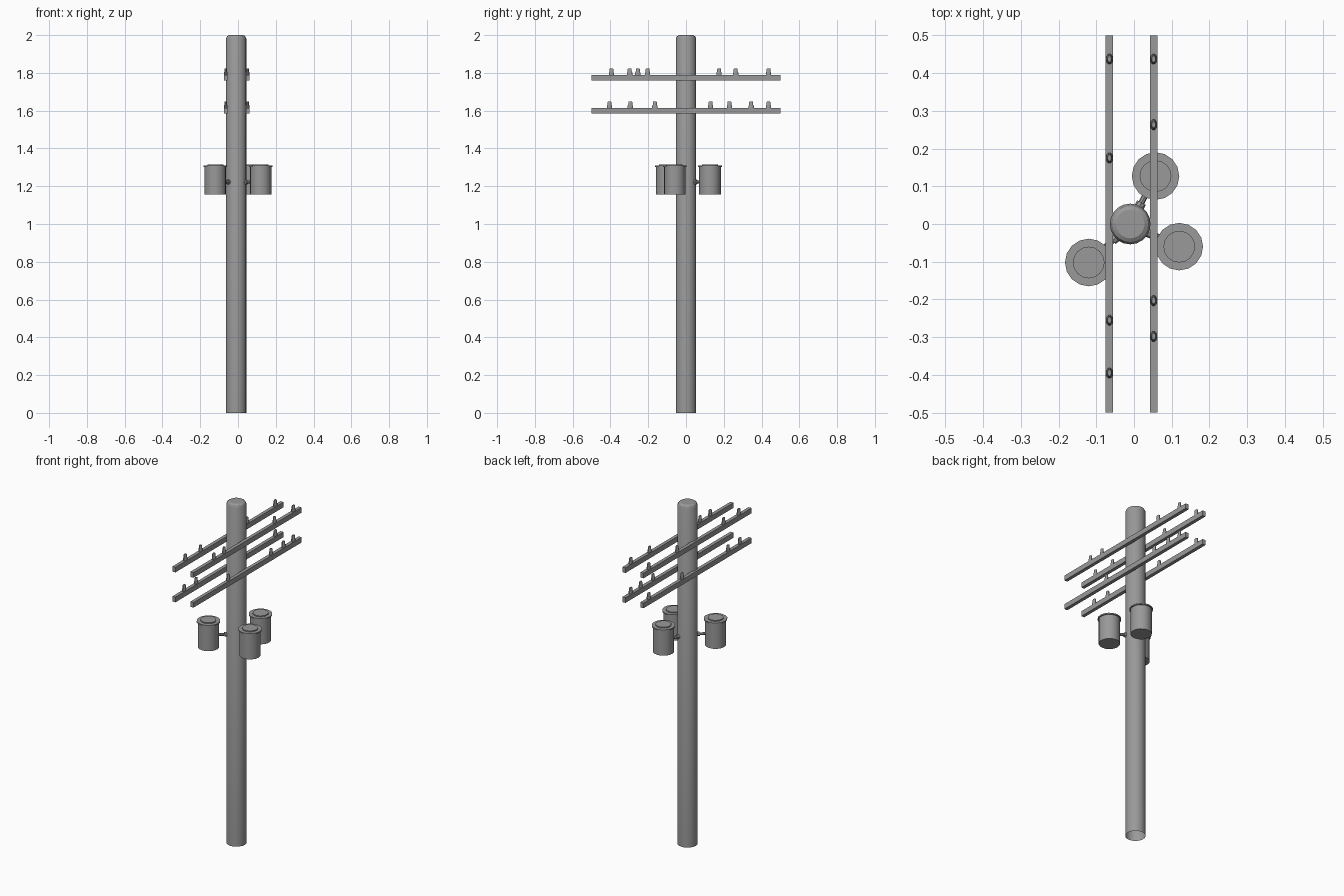
import bpy, bmesh, math
from mathutils import Vector

cube = bpy.data.objects.get("Cube")
if cube:
    bpy.data.objects.remove(cube)

grey = bpy.data.materials.new("weathered grey")
grey.use_nodes = True
COLOUR = (0.32, 0.32, 0.32, 1)
grey.diffuse_color = COLOUR
grey.node_tree.nodes["Principled BSDF"].inputs["Base Color"].default_value = COLOUR


def finish(name, bm, location, smooth=True):
    bmesh.ops.recalc_face_normals(bm, faces=bm.faces)
    mesh = bpy.data.meshes.new(name)
    bm.to_mesh(mesh)
    bm.free()
    mesh.materials.append(grey)
    obj = bpy.data.objects.new(name, mesh)
    obj.location = location
    bpy.context.collection.objects.link(obj)
    if smooth:
        bpy.ops.object.select_all(action='DESELECT')
        obj.select_set(True)
        bpy.context.view_layer.objects.active = obj
        bpy.ops.object.shade_smooth_by_angle(angle=math.radians(30))
    return obj


def lathe(name, profile, sides, location, stretch=1.0, open_bottom=False):
    """Stack rings of (radius, height), joined by quads and capped."""
    bm = bmesh.new()
    rings = []
    for r, z in profile:
        angles = [math.tau * i / sides for i in range(sides)]
        rings.append([bm.verts.new((r * math.cos(a), r * stretch * math.sin(a), z))
                      for a in angles])
    for low, high in zip(rings, rings[1:]):
        for i in range(sides):
            j = (i + 1) % sides
            bm.faces.new((low[i], low[j], high[j], high[i]))
    bm.faces.new(rings[-1])
    if not open_bottom:
        bm.faces.new(rings[0][::-1])
    return finish(name, bm, location)


def box(name, size, location):
    bm = bmesh.new()
    bmesh.ops.create_cube(bm, size=1)
    bmesh.ops.scale(bm, vec=size, verts=bm.verts)
    return finish(name, bm, location, smooth=False)


# Pole with a rounded top rim and an open foot
POLE = Vector((-0.01, 0, 0))
lathe("pole", [(0.054, 0), (0.054, 1.982), (0.048, 1.994), (0.038, 2.0)],
      20, POLE, open_bottom=True)

# Crossarms in two tiers, each carrying four insulators
LEFT, RIGHT = -0.065, 0.052
arms = [
    ("upper_crossarm_a", LEFT, 1.774, (-0.395, -0.255, 0.175, 0.437)),
    ("upper_crossarm_b", RIGHT, 1.774, (-0.298, -0.203, 0.263, 0.437)),
    ("lower_crossarm_a", LEFT, 1.599, (-0.405, -0.295, 0.13, 0.437)),
    ("lower_crossarm_b", RIGHT, 1.599, (-0.165, 0.23, 0.345, 0.437)),
]
insulator = [(0.009, 0), (0.009, 0.012), (0.007, 0.018), (0.007, 0.031), (0.005, 0.035)]
for name, x, z, spots in arms:
    box(name, (0.02, 1.0, 0.03), (x, 0, z))
    for y in spots:
        lathe(name + "_insulator", insulator, 10, (x, y, z + 0.015), stretch=1.6)

# Transformer cans with overhanging lids, each held by a bracket rod
can = [(0.057, 1.155), (0.057, 1.302), (0.063, 1.302), (0.063, 1.309),
       (0.042, 1.309), (0.042, 1.315)]
for x, y in ((0.057, 0.127), (0.12, -0.06), (-0.12, -0.102)):
    lathe("transformer_can", can, 16, (x, y, 0))
    reach = Vector((x, y, 0)) - POLE
    turn = reach.to_track_quat('Z', 'Y')
    start = POLE + Vector((0, 0, 1.222))
    rods = (("bracket_rod", 0.008, reach.length - 0.02), ("bracket_collar", 0.013, 0.064))
    for name, radius, length in rods:
        rod = lathe(name, [(radius, 0.03), (radius, length)], 8, start)
        rod.rotation_mode = 'QUATERNION'
        rod.rotation_quaternion = turn
